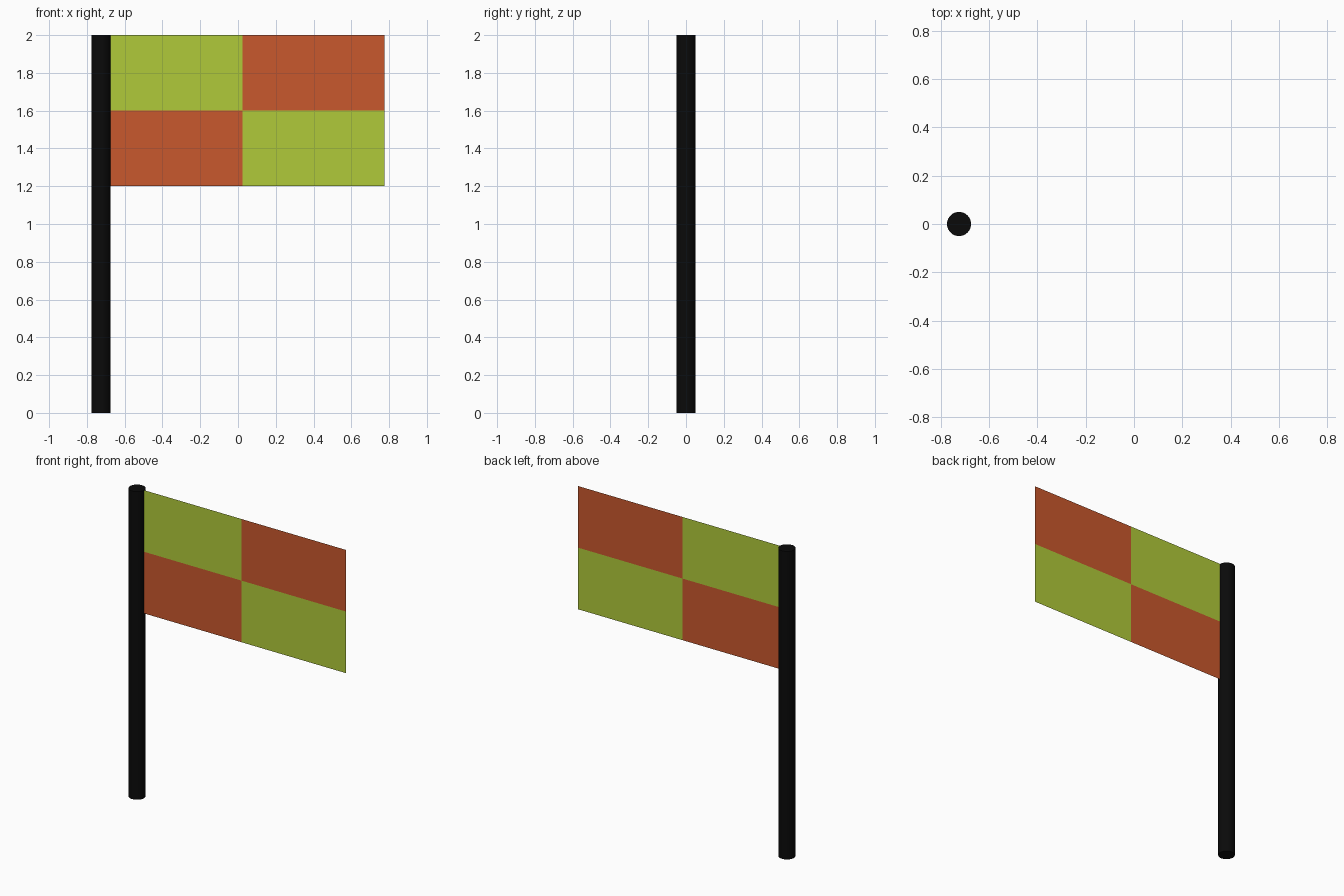
import bpy
import math

cube = bpy.data.objects.get("Cube")
if cube:
    bpy.data.objects.remove(cube, do_unlink=True)


def material(name, colour):
    mat = bpy.data.materials.new(name)
    mat.use_nodes = True
    mat.diffuse_color = (*colour, 1)
    mat.node_tree.nodes["Principled BSDF"].inputs["Base Color"].default_value = (*colour, 1)
    return mat


black = material("pole_black", (0.003, 0.003, 0.003))
green = material("lime_green", (0.434, 0.591, 0.042))
orange = material("burnt_orange", (0.584, 0.098, 0.026))

HEIGHT = 2.0
POLE_X = -0.725
FLAG_WIDTH, FLAG_HEIGHT = 1.5, 0.8

# Round pole
bpy.ops.mesh.primitive_cylinder_add(vertices=32, radius=0.05, depth=HEIGHT,
                                    location=(POLE_X, 0, HEIGHT / 2))
pole = bpy.context.object
pole.name = "pole"
pole.data.materials.append(black)
bpy.ops.object.shade_smooth_by_angle(angle=math.radians(30))

# Flat cloth sheet, starting at the pole's axis, in four quarters
bpy.ops.mesh.primitive_grid_add(
    x_subdivisions=2, y_subdivisions=2, size=1,
    location=(POLE_X + FLAG_WIDTH / 2, 0, HEIGHT - FLAG_HEIGHT / 2),
    rotation=(math.radians(90), 0, 0))
flag = bpy.context.object
flag.name = "flag_cloth"
flag.scale = (FLAG_WIDTH, FLAG_HEIGHT, 1)
bpy.ops.object.transform_apply(location=False, rotation=False, scale=True)
flag.data.materials.append(green)
flag.data.materials.append(orange)

# Diagonal quarters share a colour
for face in flag.data.polygons:
    face.material_index = 1 if face.center.x * face.center.y > 0 else 0
